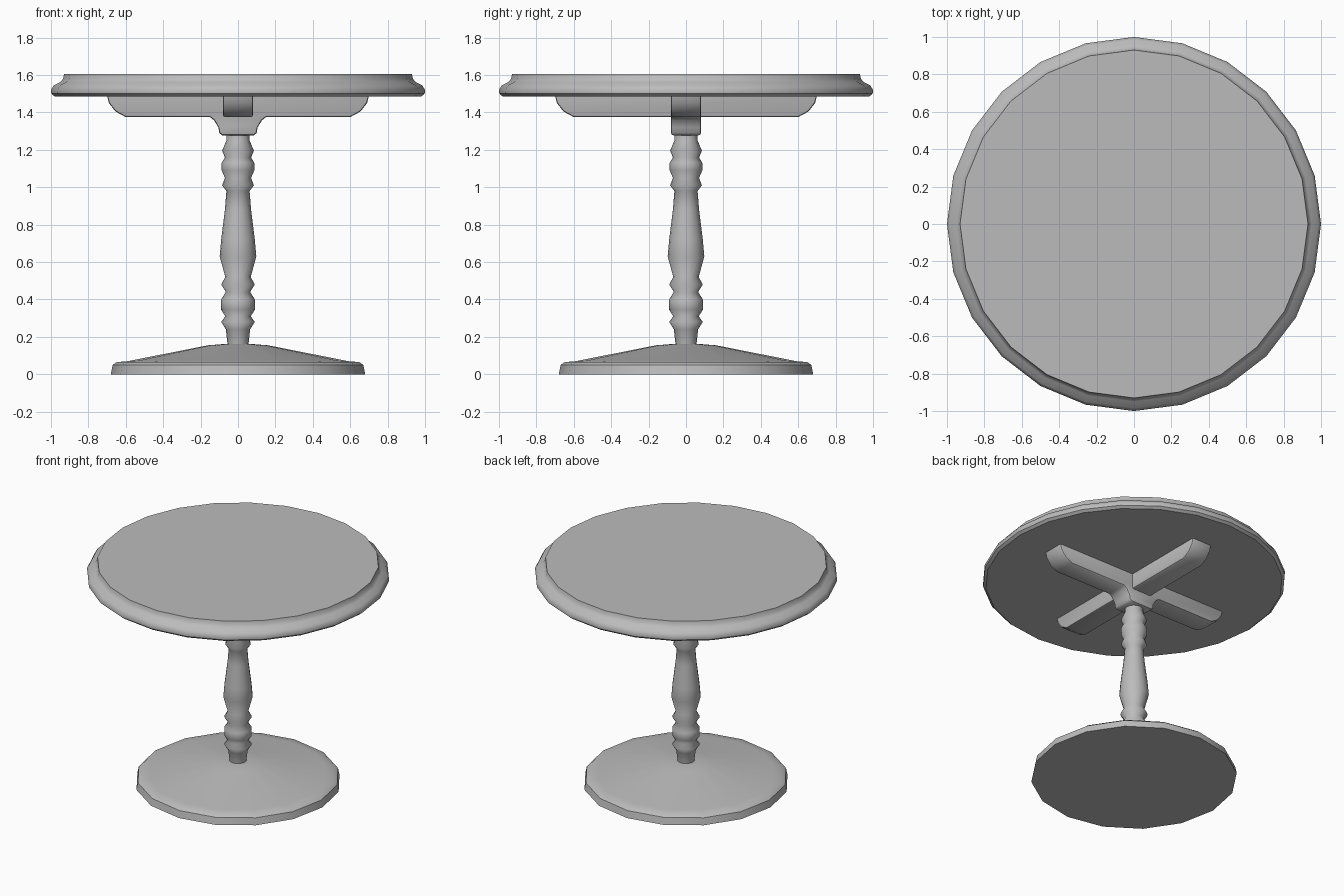
import bpy, bmesh, math

if "Cube" in bpy.data.objects:
    bpy.data.objects.remove(bpy.data.objects["Cube"])

grey = bpy.data.materials.new("plain grey")
grey.diffuse_color = (0.5, 0.5, 0.5, 1)
grey.use_nodes = True
grey.node_tree.nodes["Principled BSDF"].inputs["Base Color"].default_value = grey.diffuse_color


def finish(name, bm, angle):
    bmesh.ops.recalc_face_normals(bm, faces=bm.faces[:])
    mesh = bpy.data.meshes.new(name)
    bm.to_mesh(mesh)
    bm.free()
    mesh.materials.append(grey)
    obj = bpy.data.objects.new(name, mesh)
    bpy.context.collection.objects.link(obj)
    bpy.ops.object.select_all(action='DESELECT')
    obj.select_set(True)
    bpy.context.view_layer.objects.active = obj
    bpy.ops.object.shade_smooth_by_angle(angle=math.radians(angle))
    return obj


def turned(name, profile, sides, angle=40):
    """Lathe a list of (radius, height) pairs, capped at both ends."""
    bm = bmesh.new()
    rings = [[bm.verts.new((r * math.cos(math.tau * i / sides),
                            r * math.sin(math.tau * i / sides), z))
              for i in range(sides)] for r, z in profile]
    for a, b in zip(rings, rings[1:]):
        for i in range(sides):
            j = (i + 1) % sides
            bm.faces.new((a[i], a[j], b[j], b[i]))
    bm.faces.new(rings[0])
    bm.faces.new(rings[-1])
    return finish(name, bm, angle)


def beam(name, half_profile, half_width, turn=0):
    """Extrude a mirrored (x, z) outline across y and round its lower edges."""
    outline = half_profile + [(-x, z) for x, z in reversed(half_profile)]
    bm = bmesh.new()
    face = bm.faces.new([bm.verts.new((x, -half_width, z)) for x, z in outline])
    ext = bmesh.ops.extrude_face_region(bm, geom=[face])
    moved = [g for g in ext["geom"] if isinstance(g, bmesh.types.BMVert)]
    bmesh.ops.translate(bm, verts=moved, vec=(0, 2 * half_width, 0))
    top = max(z for x, z in outline) - 0.001
    rim = [e for e in bm.edges
           if abs(e.verts[0].co.y - e.verts[1].co.y) < 1e-5
           and min(v.co.z for v in e.verts) < top]
    bmesh.ops.bevel(bm, geom=rim, offset=0.012, segments=2, profile=0.5,
                    affect='EDGES')
    obj = finish(name, bm, 40)
    obj.rotation_euler.z = turn
    return obj


# Round top with a moulded rim
turned("table_top", [(0.98, 1.485), (0.998, 1.5), (1.0, 1.52), (0.985, 1.545),
                     (0.95, 1.562), (0.935, 1.58), (0.93, 1.605)], 24)

# Shallow conical foot
turned("base", [(0.68, 0), (0.67, 0.05), (0.65, 0.065), (0.59, 0.07),
                (0.16, 0.155), (0.06, 0.163)], 16)

# Turned column
turned("column", [(0.055, 0.15), (0.065, 0.24), (0.09, 0.28), (0.068, 0.31),
                  (0.09, 0.345), (0.09, 0.40), (0.065, 0.44), (0.09, 0.48),
                  (0.068, 0.52), (0.098, 0.63), (0.09, 0.72), (0.07, 0.88),
                  (0.062, 0.98), (0.085, 1.01), (0.07, 1.05), (0.087, 1.09),
                  (0.087, 1.13), (0.07, 1.16), (0.085, 1.195),
                  (0.062, 1.25), (0.06, 1.285)], 16, 80)

# Crossed supports, one of them carrying the hub over the column
arm = [(0.70, 1.488), (0.69, 1.45), (0.655, 1.405), (0.60, 1.375)]
hub = [(0.15, 1.375), (0.128, 1.358), (0.105, 1.32), (0.10, 1.29), (0.085, 1.278)]
beam("support_with_hub", list(reversed(hub)) + list(reversed(arm)), 0.08)
beam("cross_support", list(reversed(arm)), 0.08, math.pi / 2)
